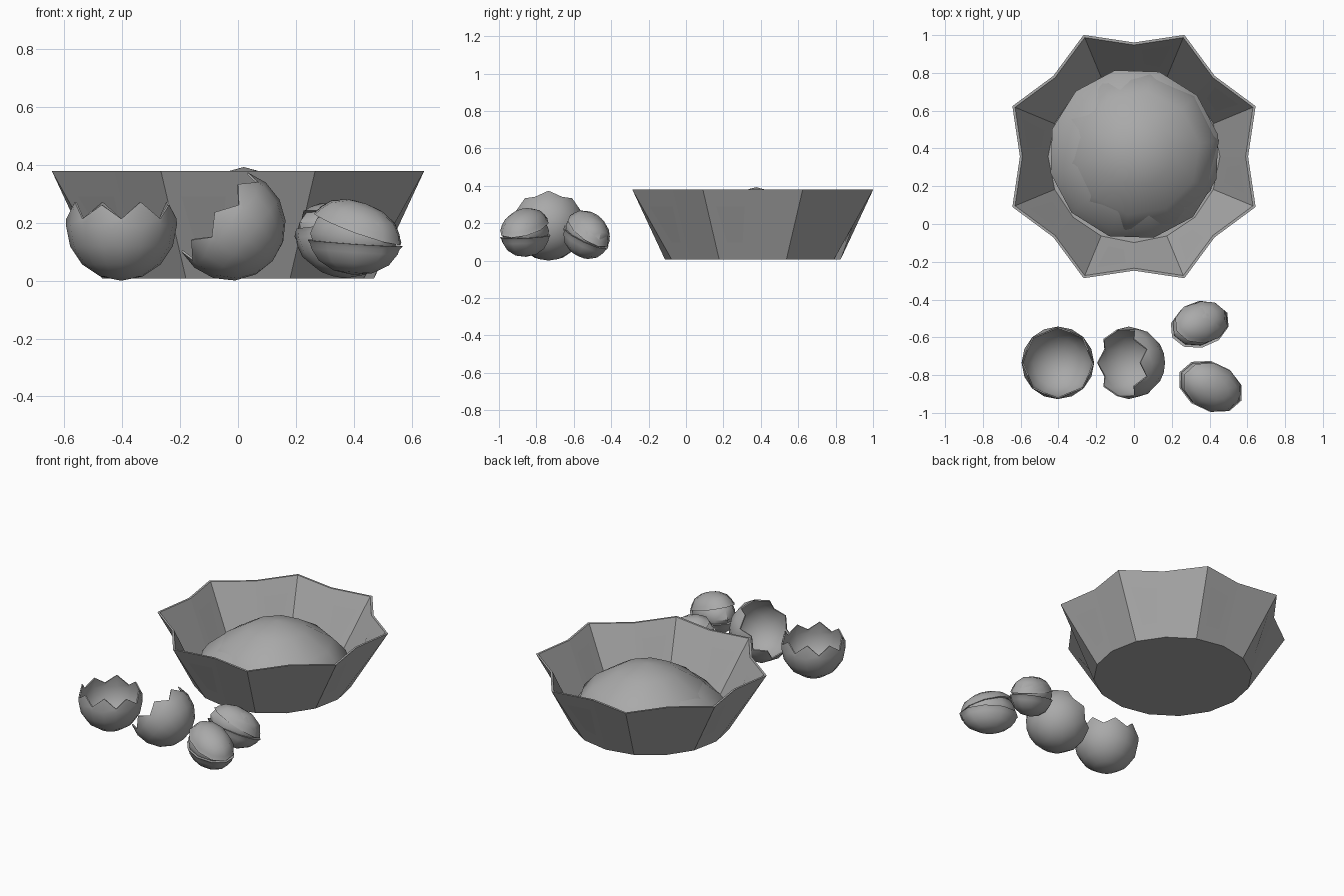
import bpy, bmesh
from math import sin, cos, pi, radians, sqrt
from mathutils import Matrix, Vector

if "Cube" in bpy.data.objects:
    bpy.data.objects.remove(bpy.data.objects["Cube"])

grey = bpy.data.materials.new("dark_grey")
grey.diffuse_color = (0.4, 0.4, 0.4, 1)
grey.use_nodes = True
grey.node_tree.nodes["Principled BSDF"].inputs["Base Color"].default_value = grey.diffuse_color


def loft(name, start, rings, end, mat=Matrix(), smooth=True):
    """Closed skin: start pole, stacked rings of points, end pole."""
    bm = bmesh.new()
    a = bm.verts.new(start)
    rows = [[bm.verts.new(p) for p in r] for r in rings]
    b = bm.verts.new(end)
    n = len(rows[0])
    for i in range(n):
        j = (i + 1) % n
        bm.faces.new((a, rows[0][j], rows[0][i]))
        for lo, hi in zip(rows, rows[1:]):
            bm.faces.new((lo[i], lo[j], hi[j], hi[i]))
        bm.faces.new((rows[-1][i], rows[-1][j], b))
    bm.transform(mat)
    me = bpy.data.meshes.new(name)
    bm.to_mesh(me)
    bm.free()
    me.materials.append(grey)
    ob = bpy.data.objects.new(name, me)
    bpy.context.collection.objects.link(ob)
    if smooth:
        bpy.ops.object.select_all(action='DESELECT')
        ob.select_set(True)
        bpy.context.view_layer.objects.active = ob
        bpy.ops.object.shade_smooth_by_angle(angle=radians(40))
    return ob


def ring(n, rx, ry, z, phase=0.0):
    return [Vector((rx * cos(2 * pi * i / n + phase),
                    ry * sin(2 * pi * i / n + phase), z)) for i in range(n)]


def ellipsoid(name, n, rx, ry, rz, steps, mat):
    rows = [ring(n, rx * sin(pi * k / steps), ry * sin(pi * k / steps),
                 -rz * cos(pi * k / steps)) for k in range(1, steps)]
    return loft(name, (0, 0, -rz), rows, (0, 0, rz), mat)


def place(loc, yaw=0, tilt_y=0, tilt_x=0):
    return (Matrix.Translation(loc) @ Matrix.Rotation(radians(tilt_x), 4, 'X')
            @ Matrix.Rotation(radians(yaw), 4, 'Z')
            @ Matrix.Rotation(radians(tilt_y), 4, 'Y'))


# Fluted bowl: star-shaped rim over a round foot
def star(k, z):
    return [Vector((r * cos(i * pi / 8), r * sin(i * pi / 8), z))
            for i in range(16) for r in [k * (0.697 if i % 2 else 0.604)]]

loft("bowl", (0, 0, 0.007),
     [ring(16, 0.47, 0.47, 0.007), star(1, 0.38), star(0.978, 0.38),
      ring(16, 0.455, 0.455, 0.022)],
     (0, 0, 0.022), Matrix.Translation((0, 0.357, 0)), smooth=False)


# Peaked mound filling the bowl: two slightly offset layers
def mound(name, n, profile, base, top, mat):
    loft(name, (0, 0, base), [ring(n, r, r, z) for r, z in profile],
         (0, 0, top), mat)

mound("mound", 10, [(0.40, 0.03), (0.435, 0.09), (0.41, 0.17), (0.33, 0.255),
                    (0.18, 0.345)], 0.03, 0.393, place((0.02, 0.375, 0), 9))
mound("mound_under", 12, [(0.42, 0.03), (0.455, 0.11), (0.42, 0.16),
                          (0.33, 0.235), (0.18, 0.32)], 0.03, 0.36,
      place((0, 0.37, 0), 13, 1))


# Broken eggshells with a zigzag rim
def eggshell(name, mat, phase):
    R = 0.192

    def skin(s):
        rows = [ring(16, s * R * sin(t), s * R * sin(t), -s * R * cos(t))
                for t in (pi / 8, pi / 4, 3 * pi / 8, pi / 2)]
        rim = []
        for i in range(16):
            z = (0.08 if i % 4 == 1 else 0.07) if (i + phase) % 2 else 0.022
            r = s * sqrt(R * R - z * z)
            rim.append(Vector((r * cos(i * pi / 8), r * sin(i * pi / 8), z)))
        return rows + [rim]

    loft(name, (0, 0, -R), skin(1) + skin(0.96)[::-1], (0, 0, -R * 0.96), mat)

eggshell("eggshell_upright", Matrix.Translation((-0.403, -0.735, 0.192)), 0)
eggshell("eggshell_tipped", place((-0.027, -0.735, 0.192), 0, -50), 1)


# Split nuts: two flanged half shells hinged at +x, kernel between
def half_shell(name, rx, ry, depth, mat):
    def skin(s):
        return [ring(10, s * rx * sin(t), s * ry * sin(t), -s * depth * cos(t))
                for t in (pi / 7, pi / 3.5, pi / 2.4)]
    lip = [ring(10, rx, ry, -0.012), ring(10, rx * 1.06, ry * 1.06, 0),
           ring(10, rx * 0.92, ry * 0.92, 0)]
    loft(name, (0, 0, -depth), skin(1) + lip + skin(0.9)[::-1],
         (0, 0, -depth * 0.9), mat)


def nut(name, mat, rx, ry, gape):
    half_shell(name + "_lower_shell", rx, ry, 0.11, mat)
    hinge = (Matrix.Translation((rx, 0, 0.005))
             @ Matrix.Rotation(radians(gape), 4, 'Y')
             @ Matrix.Translation((-rx, 0, 0)))
    half_shell(name + "_upper_shell", rx * 0.96, ry * 0.97, 0.09,
               mat @ hinge @ Matrix.Rotation(pi, 4, 'X'))
    ellipsoid(name + "_kernel", 10, rx * 0.99, ry * 1.0, 0.105, 6,
              mat @ Matrix.Translation((-0.004, 0, 0.025)))

nut("front_nut", place((0.405, -0.86, 0.13), -25, 4), 0.17, 0.122, 16)
nut("back_nut", place((0.348, -0.535, 0.125), 28, 12, -16), 0.16, 0.117, 12)
